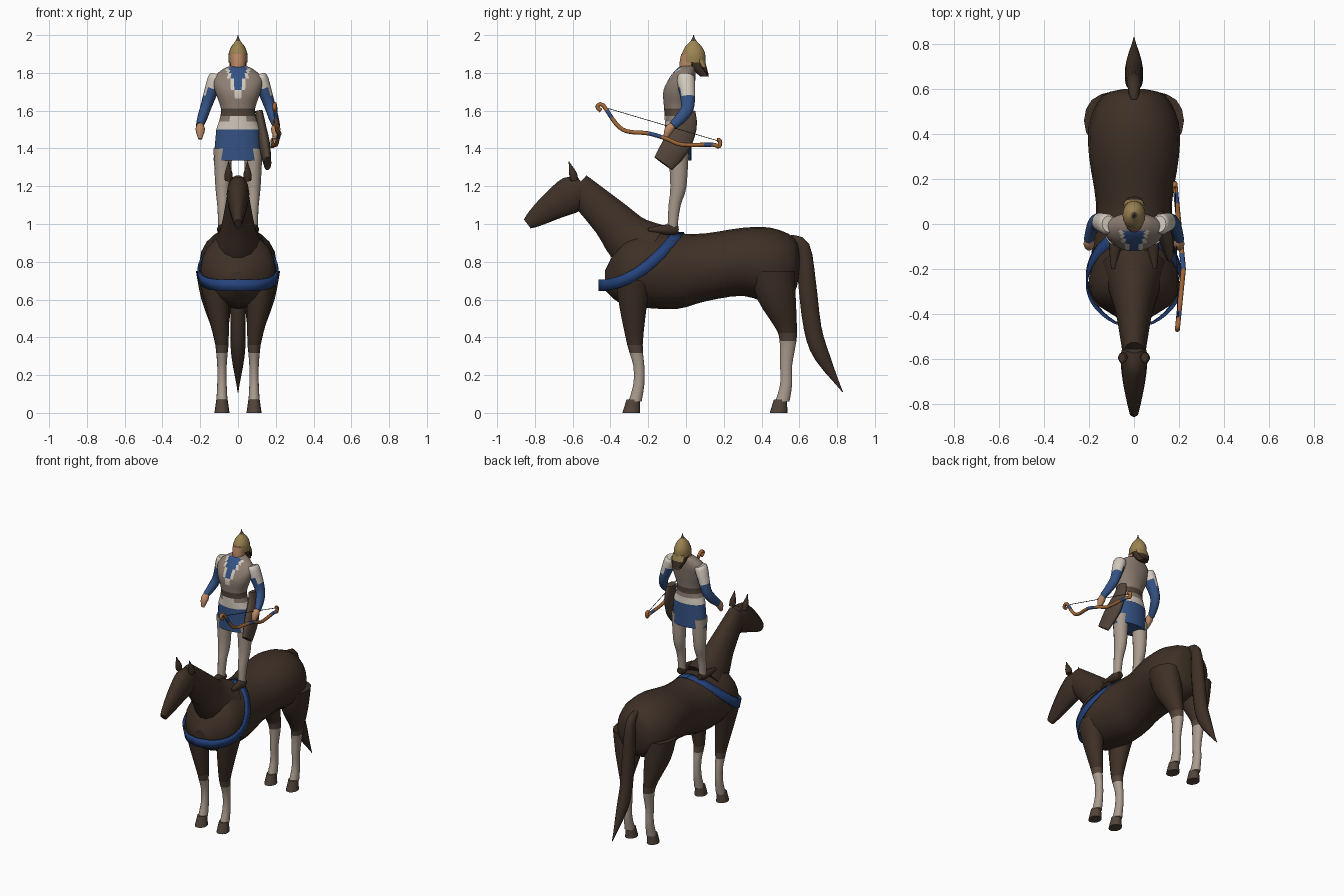
import bpy
import bmesh
from math import cos, sin, pi, sqrt, tau
from mathutils import Vector

cube = bpy.data.objects.get("Cube")
if cube:
    bpy.data.objects.remove(cube)


def make_material(name, red, green, blue):
    mat = bpy.data.materials.new(name)
    mat.use_nodes = True
    mat.diffuse_color = (red, green, blue, 1)
    shader = mat.node_tree.nodes["Principled BSDF"]
    shader.inputs["Base Color"].default_value = mat.diffuse_color
    shader.inputs["Roughness"].default_value = 0.9
    return mat


COAT = make_material("dark brown coat", .048, .029, .019)
LEATHER = make_material("brown leather", .085, .058, .042)
LINEN = make_material("grey linen", .4, .33, .27)
BLUE = make_material("blue cloth", .035, .085, .23)
STRAP = make_material("deep blue strap", .018, .055, .2)
WHITE = make_material("off white cloth", .65, .59, .51)
VEST = make_material("taupe vest", .27, .21, .17)
GOLD = make_material("dull gold", .33, .23, .085)
SKIN = make_material("skin", .5, .25, .13)
WOOD = make_material("orange wood", .38, .14, .04)

UP, BACK = Vector((0, 0, 1)), Vector((0, 1, 0))


def spline(rows, steps):
    """Add in-between rows along a smooth curve through every row."""
    result = []
    for i in range(len(rows) - 1):
        before, start = rows[max(i - 1, 0)], rows[i]
        end, after = rows[i + 1], rows[min(i + 2, len(rows) - 1)]
        for k in range(steps):
            t = k / steps
            result.append([
                b + t * ((c - a) + t * ((2 * a - 5 * b + 4 * c - d) + t * (3 * (b - c) + d - a))) / 2
                for a, b, c, d in zip(before, start, end, after)])
    return result + [list(rows[-1])]


def finish(name, bm, color):
    """Turn a bmesh into an object, coloured by one material or by a rule."""
    bmesh.ops.recalc_face_normals(bm, faces=bm.faces)
    mesh = bpy.data.meshes.new(name)
    bm.to_mesh(mesh)
    bm.free()
    for face in mesh.polygons:
        mat = color(face.center) if callable(color) else color
        if mat.name not in mesh.materials:
            mesh.materials.append(mat)
        face.material_index = mesh.materials.find(mat.name)
    obj = bpy.data.objects.new(name, mesh)
    bpy.context.collection.objects.link(obj)
    return obj


def loft(name, rows, color, x=lambda y, z: 0, ratio=1, sides=14, steps=3, axis=None):
    """Skin a tube of ellipses; each row is y, z, half width and maybe half depth."""
    rows = spline([row if len(row) > 3 else (*row, row[-1] * ratio) for row in rows], steps)
    centres = [Vector((x(y, z), y, z)) for y, z, width, depth in rows]
    bm = bmesh.new()
    rings = []
    for i, (y, z, width, depth) in enumerate(rows):
        ahead, behind = centres[min(i + 1, len(rows) - 1)], centres[max(i - 1, 0)]
        along = axis or (ahead - behind).normalized()
        across = Vector((1, 0, 0))
        across = (across - along * across.dot(along)).normalized()
        across, rise = across * max(width, .002), along.cross(across) * max(depth, .002)
        angles = [tau * k / sides for k in range(sides)]
        rings.append([bm.verts.new(centres[i] + across * cos(a) + rise * sin(a)) for a in angles])
    for low, high in zip(rings, rings[1:]):
        for k in range(sides):
            bm.faces.new((low[k - 1], low[k], high[k], high[k - 1])).smooth = True
    bm.faces.new(rings[0])
    bm.faces.new(rings[-1])
    return finish(name, bm, color)


def pair(name, rows, color, x, **options):
    """Loft a part on both sides of the body."""
    loft("left_" + name, rows, color, x=x, **options)
    loft("right_" + name, rows, color, x=lambda y, z: -x(y, z), **options)


# Horse body, neck, head and tail
loft("horse_body", [
    (.6, .8, .05, .05), (.57, .78, .14, .15), (.45, .78, .2, .2), (.3, .8, .2, .18), (.1, .77, .17, .18),
    (-.05, .75, .18, .2), (-.25, .76, .2, .2), (-.35, .74, .17, .16), (-.43, .7, .05, .05),
], COAT, sides=20, axis=BACK)
loft("horse_neck", [(-.2, .85, .15, .17), (-.3, .92, .11, .14), (-.4, 1.03, .08, .11), (-.58, 1.2, .05, .08)], COAT)
loft("horse_head", [
    (-.54, 1.2, .05, .06), (-.6, 1.16, .06, .1), (-.7, 1.1, .05, .08), (-.8, 1.03, .03, .05), (-.84, 1, .02, .03),
], COAT)
pair("ear", [(-.59, 1.23, .02), (-.6, 1.27, .02), (-.62, 1.33, 0)], COAT, x=lambda y, z: .05, sides=8)
loft("tail", [
    (.55, .92, .02), (.62, .88, .03), (.64, .7, .04), (.67, .45, .04), (.72, .3, .035), (.83, .11, 0),
], COAT, ratio=1.2)


# Horse legs with pale lower halves
def stocking(top):
    return lambda c: COAT if c.z > top else LEATHER if c.z > top - .04 else LINEN


def leg_line(y, z):
    return .085 + max(0, z - .37) / 8


pair("front_leg", [
    (-.28, .7, .08), (-.28, .55, .06), (-.27, .36, .035), (-.25, .25, .025), (-.25, .15, .025), (-.27, .06, .03),
], stocking(.37), x=leg_line, ratio=1.2, axis=UP)
pair("hind_leg", [
    (.46, .75, .09), (.48, .6, .08), (.53, .45, .045), (.54, .38, .035), (.53, .25, .025), (.53, .15, .025),
    (.51, .06, .03),
], stocking(.42), x=leg_line, ratio=1.3, axis=UP)
for label, y in (("front", -.28), ("hind", .5)):
    pair(label + "_hoof", [(y, .07, .03), (y - .01, 0, .04)], LEATHER, x=leg_line, ratio=1.2, steps=1, axis=UP)

# Chest strap: a thin band looping from the chest over the withers
bm = bmesh.new()
edges = []
reach = 20
for i in range(-reach, reach + 1):
    t = abs(i) / reach
    side = 1 if i > 0 else -1
    middle = Vector((side * .21 * sqrt(abs(sin(pi * t))), .42 * t - .46, .675 + .28 * t * t))
    lean = Vector((0, -sin(t * pi / 2), cos(t * pi / 2))) * .03
    edges.append((bm.verts.new(middle - lean), bm.verts.new(middle + lean)))
for (a, b), (c, d) in zip(edges, edges[1:]):
    bm.faces.new((a, b, d, c)).smooth = True
strap = finish("chest_strap", bm, STRAP)
solid = strap.modifiers.new("thickness", "SOLIDIFY")
solid.thickness = .008
solid.offset = 0

# Rider legs and shoes
pair("rider_leg", [(-.04, 1.4, .05), (-.04, 1.2, .04), (-.06, 1.1, .03), (-.07, 1, .025), (-.07, .96, .025)],
     LINEN, x=lambda y, z: .08, ratio=1.1, axis=UP)
pair("shoe", [(-.04, .97, .02), (-.08, .97, .03), (-.15, .97, .02), (-.2, .97, .01)], COAT,
     x=lambda y, z: .075 - y / 12)


# Rider skirt, tunic, vest and belt
def torso_color(c):
    opening = abs(c.x) - (c.z - 1.68) / 3
    if c.z < 1.55:
        return WHITE
    if 1.575 < c.z < 1.61:
        return LEATHER
    if c.y < -.03 and c.z > 1.66 and opening < .018:
        return BLUE if opening < 0 else WHITE
    if c.y < -.06 and c.z < 1.58 and abs(c.x) < .04:
        return WHITE
    return VEST


loft("skirt", [(-.04, 1.335, .13, .07), (-.04, 1.5, .115, .07)], BLUE, sides=20, axis=UP)
loft("torso", [
    (-.04, 1.5, .115, .07), (-.045, 1.6, .09, .07), (-.04, 1.7, .12, .08), (-.02, 1.77, .13, .07),
    (0, 1.82, .08, .05), (.01, 1.84, .03, .03),
], torso_color, sides=40, steps=8, axis=UP)

# Rider arms
pair("sleeve", [(0, 1.79, .03), (0, 1.76, .04), (.01, 1.63, .03), (-.02, 1.57, .027), (-.07, 1.52, .02)],
     lambda c: WHITE if c.z > 1.7 else BLUE, x=lambda y, z: .12 + (1.77 - z) / 3, ratio=1.2)
pair("hand", [(-.06, 1.53, .015), (-.09, 1.5, .025), (-.11, 1.45, .01)], SKIN, x=lambda y, z: .2, sides=10)

# Rider head, beard, hair and helmet
loft("rider_head", [(.01, 1.77, .01), (.01, 1.8, .035), (.01, 1.84, .04), (.025, 1.9, .045)],
     lambda c: SKIN if c.z > 1.83 and c.y < .03 else COAT, ratio=1.15, sides=18, axis=UP)
loft("hair", [(.05, 1.88, .045), (.06, 1.83, .045), (.1, 1.78, .03)], COAT, ratio=.8, axis=UP)
loft("helmet", [(.04, 1.855, .05), (.04, 1.9, .05), (.04, 1.94, .035), (.04, 1.97, .012), (.04, 2, 0)],
     lambda c: LEATHER if c.z > 1.972 else GOLD, ratio=1.25, sides=18, axis=UP)
loft("neck_guard", [(.075, 1.87, .045, .025), (.095, 1.83, .045, .015), (.115, 1.79, .03, .005)],
     lambda c: GOLD if c.z > 1.825 else COAT, axis=UP)

# Quiver on the hip
loft("quiver", [(.01, 1.6, .02, .04), (0, 1.52, .025, .06), (-.05, 1.42, .03, .075), (-.12, 1.32, .02, .06)],
     LEATHER, x=lambda y, z: .11 + (1.6 - z) / 6)


# Bow with blue grip and bindings
def bow_color(c):
    bound = -.2 < c.y < -.12 or .09 < c.y < .13 or -.42 < c.y < -.39
    return BLUE if bound else WOOD


def bow_line(y, z):
    return .22 - abs(y + .2) / 10


limb = [(-.45, 1.6), (-.47, 1.62), (-.44, 1.63), (-.37, 1.53), (-.31, 1.49), (-.2, 1.48), (-.1, 1.45),
        (-.02, 1.42), (.14, 1.42), (.175, 1.41), (.18, 1.44), (.165, 1.445)]
loft("bow", [(y, z, .011) for y, z in limb], bow_color, x=bow_line, sides=8)
loft("bow_string", [(-.44, 1.62, .002), (.17, 1.44, .002)], COAT, x=bow_line, sides=6, steps=1)
